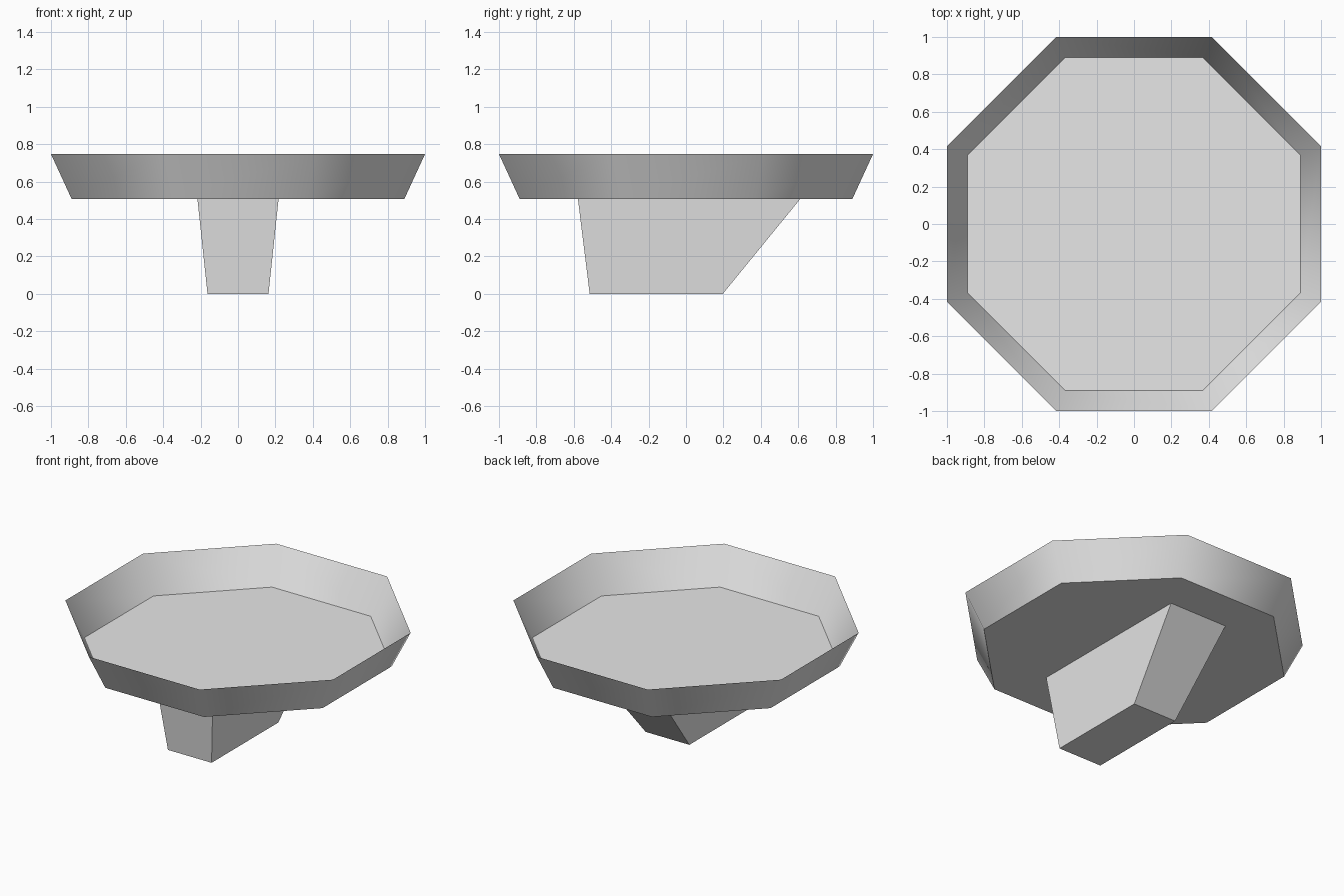
import bpy, math

if "Cube" in bpy.data.objects:
    bpy.data.objects.remove(bpy.data.objects["Cube"])

grey = bpy.data.materials.new("light_grey")
grey.diffuse_color = (0.8, 0.8, 0.8, 1)
grey.use_nodes = True
grey.node_tree.nodes["Principled BSDF"].inputs["Base Color"].default_value = grey.diffuse_color

FLOOR_Z, RIM_Z = 0.508, 0.747


def add_part(name, verts, faces):
    mesh = bpy.data.meshes.new(name)
    mesh.from_pydata(verts, [], faces)
    mesh.materials.append(grey)
    obj = bpy.data.objects.new(name, mesh)
    bpy.context.collection.objects.link(obj)
    return obj


def octagon(apothem, z):
    r = apothem / math.cos(math.pi / 8)
    angles = [math.pi / 8 + i * math.pi / 4 for i in range(8)]
    return [(r * math.cos(a), r * math.sin(a), z) for a in angles]


def rectangle(half_width, front, back, z):
    return [(-half_width, front, z), (half_width, front, z),
            (half_width, back, z), (-half_width, back, z)]


def side_faces(n):
    return [(i, (i + 1) % n, (i + 1) % n + n, i + n) for i in range(n)]


# Thin open octagonal dish: flat floor with a smoothly shaded flared wall
dish = add_part("dish", octagon(0.89, FLOOR_Z) + octagon(1.0, RIM_Z),
                side_faces(8) + [tuple(reversed(range(8)))])
bpy.context.view_layer.objects.active = dish
dish.select_set(True)
bpy.ops.object.shade_smooth_by_angle(angle=math.radians(50))

# Tapered stem with a sloping back, closed at the top by the dish floor
add_part("stem", rectangle(0.163, -0.515, 0.197, 0) + rectangle(0.217, -0.578, 0.612, FLOOR_Z),
         side_faces(4) + [(3, 2, 1, 0)])
